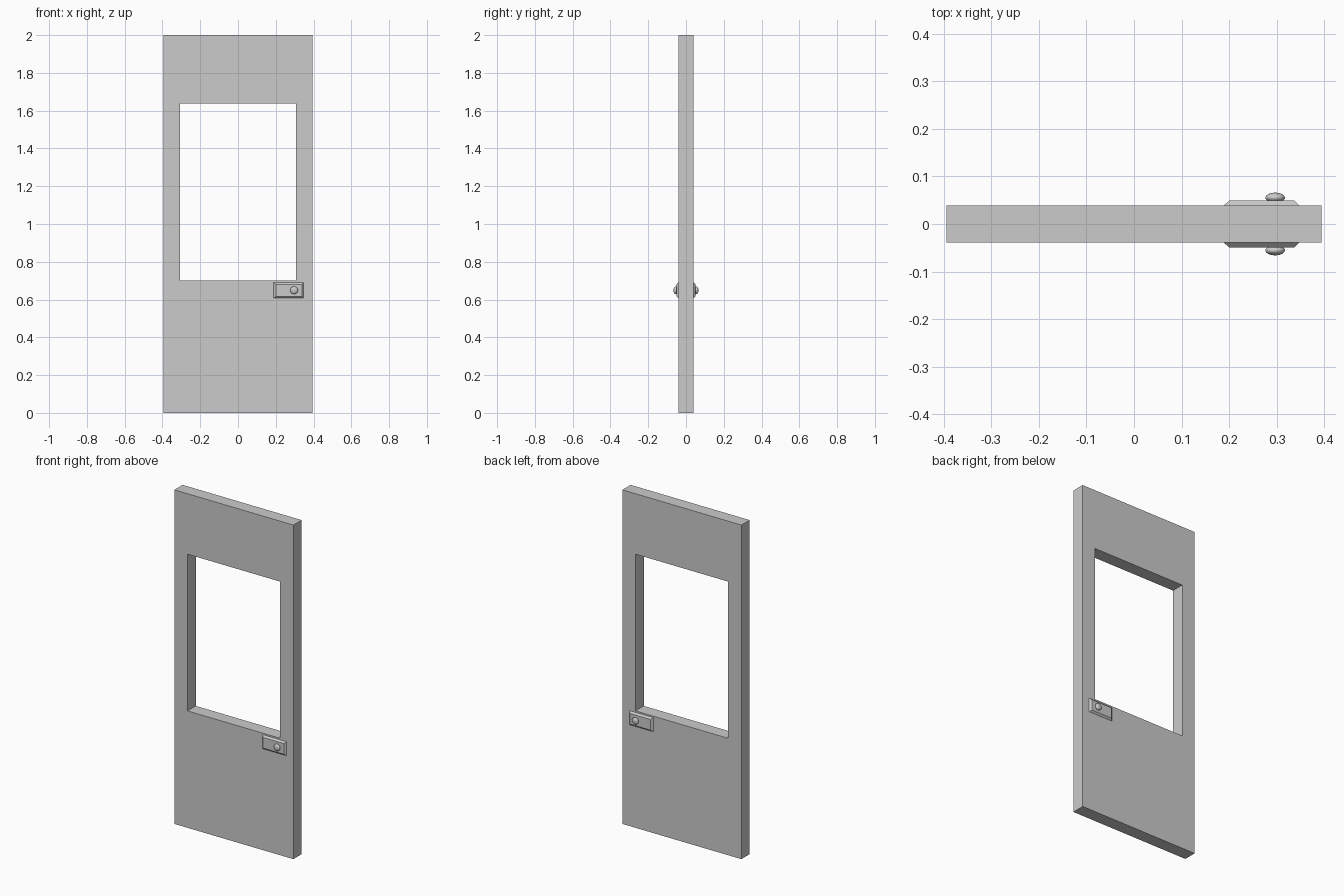
import bpy, bmesh, math
from mathutils import Matrix

if "Cube" in bpy.data.objects:
    bpy.data.objects.remove(bpy.data.objects["Cube"])

HALF_Y = 0.039            # half the door thickness
PLATE_Y = 0.049           # outer face of the latch plate


def make_object(name, bm):
    bmesh.ops.recalc_face_normals(bm, faces=bm.faces)
    mesh = bpy.data.meshes.new(name)
    bm.to_mesh(mesh)
    bm.free()
    obj = bpy.data.objects.new(name, mesh)
    bpy.context.collection.objects.link(obj)
    return obj


def rect(bm, x0, x1, z0, z1, y):
    return [bm.verts.new((x, y, z)) for x, z in ((x0, z0), (x1, z0), (x1, z1), (x0, z1))]


def bridge(bm, a, b):
    n = len(a)
    for i in range(n):
        bm.faces.new((a[i], a[(i + 1) % n], b[(i + 1) % n], b[i]))


# Door slab with a window opening: four rectangular loops joined into a ring
bm = bmesh.new()
outer = (-0.394, 0.394, 0.0, 2.0)
window = (-0.307, 0.307, 0.70, 1.638)
loops = [rect(bm, *outer, -HALF_Y), rect(bm, *window, -HALF_Y),
         rect(bm, *window, HALF_Y), rect(bm, *outer, HALF_Y)]
for i in range(4):
    bridge(bm, loops[i], loops[(i + 1) % 4])
make_object("door_panel", bm)

for side, label in ((-1, "front"), (1, "back")):
    # Latch plate with sloping edges
    bm = bmesh.new()
    base = rect(bm, 0.189, 0.348, 0.607, 0.691, side * HALF_Y)
    top = rect(bm, 0.200, 0.338, 0.617, 0.681, side * PLATE_Y)
    bridge(bm, base, top)
    bm.faces.new(top)
    bm.faces.new(base)
    make_object(label + "_latch_plate", bm)

    # Flattened round knob
    bm = bmesh.new()
    bmesh.ops.create_uvsphere(bm, u_segments=24, v_segments=12, radius=1)
    bm.transform(Matrix.Translation((0.297, side * 0.0555, 0.649))
                 @ Matrix.Diagonal((0.0205, 0.0105, 0.0205, 1))
                 @ Matrix.Rotation(math.pi / 2, 4, 'X'))
    for f in bm.faces:
        f.smooth = True
    make_object(label + "_knob", bm)
